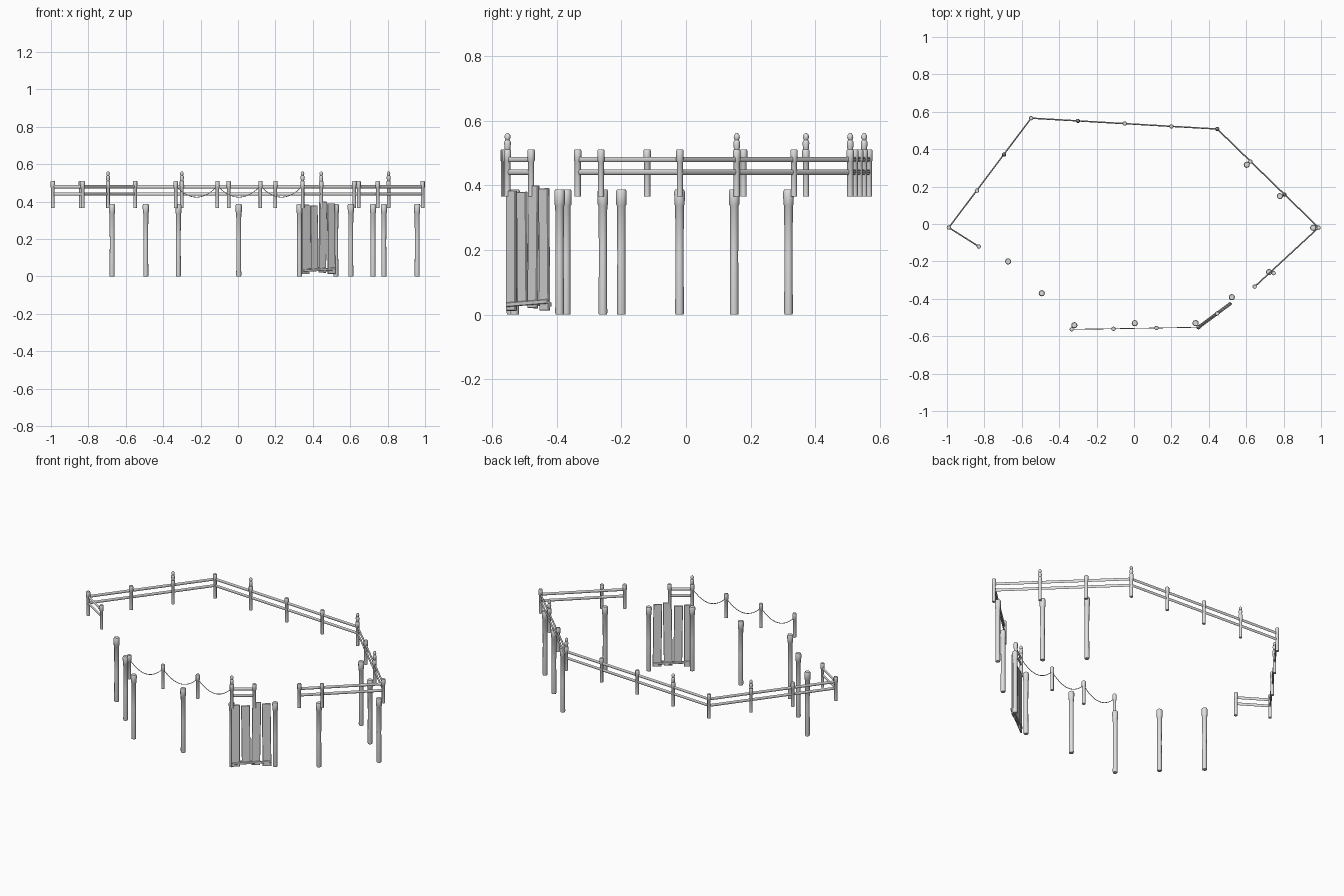
import bpy, bmesh, math
from mathutils import Vector, Matrix

cube = bpy.data.objects.get("Cube")
if cube:
    bpy.data.objects.remove(cube, do_unlink=True)

grey = bpy.data.materials.new("pale_grey")
grey.use_nodes = True
grey.diffuse_color = (0.74, 0.74, 0.74, 1)
grey.node_tree.nodes["Principled BSDF"].inputs["Base Color"].default_value = grey.diffuse_color


def finish(name, bm, smooth=True):
    bmesh.ops.recalc_face_normals(bm, faces=bm.faces)
    mesh = bpy.data.meshes.new(name)
    bm.to_mesh(mesh)
    bm.free()
    mesh.materials.append(grey)
    if smooth:
        mesh.shade_smooth()
        mesh.set_sharp_from_angle(angle=math.radians(38))
    ob = bpy.data.objects.new(name, mesh)
    bpy.context.collection.objects.link(ob)


def lathe(name, xy, profile, sides=12):
    """Capped turned shape from (radius, height) pairs."""
    bm = bmesh.new()
    rings = []
    for r, z in profile:
        rings.append([bm.verts.new((xy[0] + r * math.cos(math.tau * i / sides),
                                    xy[1] + r * math.sin(math.tau * i / sides), z))
                      for i in range(sides)])
    for a, b in zip(rings, rings[1:]):
        for i in range(sides):
            j = (i + 1) % sides
            bm.faces.new((a[i], a[j], b[j], b[i]))
    bm.faces.new(rings[0][::-1])
    bm.faces.new(rings[-1])
    finish(name, bm)


def rail(name, a, b, z):
    """Slim oval rail between two posts."""
    a, b = Vector((*a, z)), Vector((*b, z))
    bm = bmesh.new()
    bmesh.ops.create_cone(bm, cap_ends=True, segments=10, radius1=1, radius2=1, depth=1)
    d = b - a
    side = Vector((-d.y, d.x, 0)).normalized() * 0.004
    m = Matrix((side, Vector((0, 0, 0.0085)), d)).transposed().to_4x4()
    m.translation = (a + b) / 2
    bm.transform(m)
    finish(name, bm)


# Ground posts with a thicker bevelled head
TALL = [(-0.673, -0.2), (-0.493, -0.37), (-0.319, -0.541), (0.004, -0.53), (0.329, -0.53),
        (0.523, -0.391), (0.722, -0.257), (0.958, -0.02), (0.78, 0.149), (0.603, 0.317)]
for p in TALL:
    lathe("support_post", p, [(0.0125, 0), (0.0135, 0.005), (0.0125, 0.18), (0.0135, 0.337),
                              (0.016, 0.341), (0.0165, 0.381), (0.0135, 0.387)])

# Railing posts, some carrying a finial
PATH = [(-0.83, -0.12), (-0.99, -0.019), (-0.55, 0.566), (0.445, 0.508),
        (0.987, -0.019), (0.645, -0.335)]
GATE = [(0.345, -0.552), (0.445, -0.479)]
ROPE = [(0.345, -0.552), (0.12, -0.556), (-0.11, -0.56), (-0.333, -0.563)]
FINIAL = [(-0.695, 0.371), (-0.3, 0.551), (0.445, 0.508), (0.805, 0.157), GATE[0]]
MIDDLE = [(-0.84, 0.178), (-0.05, 0.537), (0.2, 0.522), (0.622, 0.334), (0.747, -0.263)]
for p in set(PATH + GATE + ROPE + FINIAL + MIDDLE):
    lathe("railing_post", p, [(0.0095, 0.366), (0.0095, 0.474), (0.0115, 0.477),
                              (0.0115, 0.507), (0.0095, 0.511)])
for p in FINIAL:
    lathe("post_finial", p, [(0.007, 0.508), (0.009, 0.513), (0.0105, 0.531), (0.0095, 0.536),
                             (0.0065, 0.541), (0.0095, 0.548), (0.0085, 0.555), (0.003, 0.562)])

# Twin rails
for line in (PATH, GATE):
    for a, b in zip(line, line[1:]):
        rail("upper_rail", a, b, 0.48)
        rail("lower_rail", a, b, 0.441)

# Sagging ropes along the front
for a, b in zip(ROPE, ROPE[1:]):
    curve = bpy.data.curves.new("rope", "CURVE")
    curve.dimensions = "3D"
    curve.bevel_depth = 0.002
    curve.bevel_resolution = 1
    spline = curve.splines.new("POLY")
    steps = 16
    spline.points.add(steps)
    for i in range(steps + 1):
        t = i / steps
        spline.points[i].co = (a[0] + (b[0] - a[0]) * t, a[1] + (b[1] - a[1]) * t,
                               0.484 - 0.06 * 4 * t * (1 - t), 1)
    curve.materials.append(grey)
    bpy.context.collection.objects.link(bpy.data.objects.new("rope", curve))

# Rough gate: uneven boards held by low cross bars
ANGLE = math.atan2(0.13, 0.175)
FRAME = Matrix.Translation((0.345, -0.552, 0)) @ Matrix.Rotation(ANGLE, 4, "Z")


def board(name, x, y, z, size, lean):
    bm = bmesh.new()
    bmesh.ops.create_cube(bm, size=1)
    bm.transform(Matrix.Diagonal((*size, 1)))
    bmesh.ops.bevel(bm, geom=bm.edges[:], offset=0.002, segments=1, affect="EDGES")
    bm.transform(FRAME @ Matrix.Translation((x, y, z)) @ Matrix.Rotation(lean, 4, "Y"))
    finish(name, bm, False)


for x, low, high, lean in [(0.02, 0.012, 0.384, 0), (0.077, 0.03, 0.38, -0.012),
                           (0.134, 0.02, 0.4, 0.015), (0.191, 0.013, 0.391, -0.012)]:
    board("gate_board", x, 0, (low + high) / 2, (0.048, 0.009, high - low), lean)
for y, tilt in [(-0.006, -0.05), (0.006, 0.04)]:
    board("gate_cross_bar", 0.11, y, 0.036, (0.216, 0.006, 0.014), tilt)
